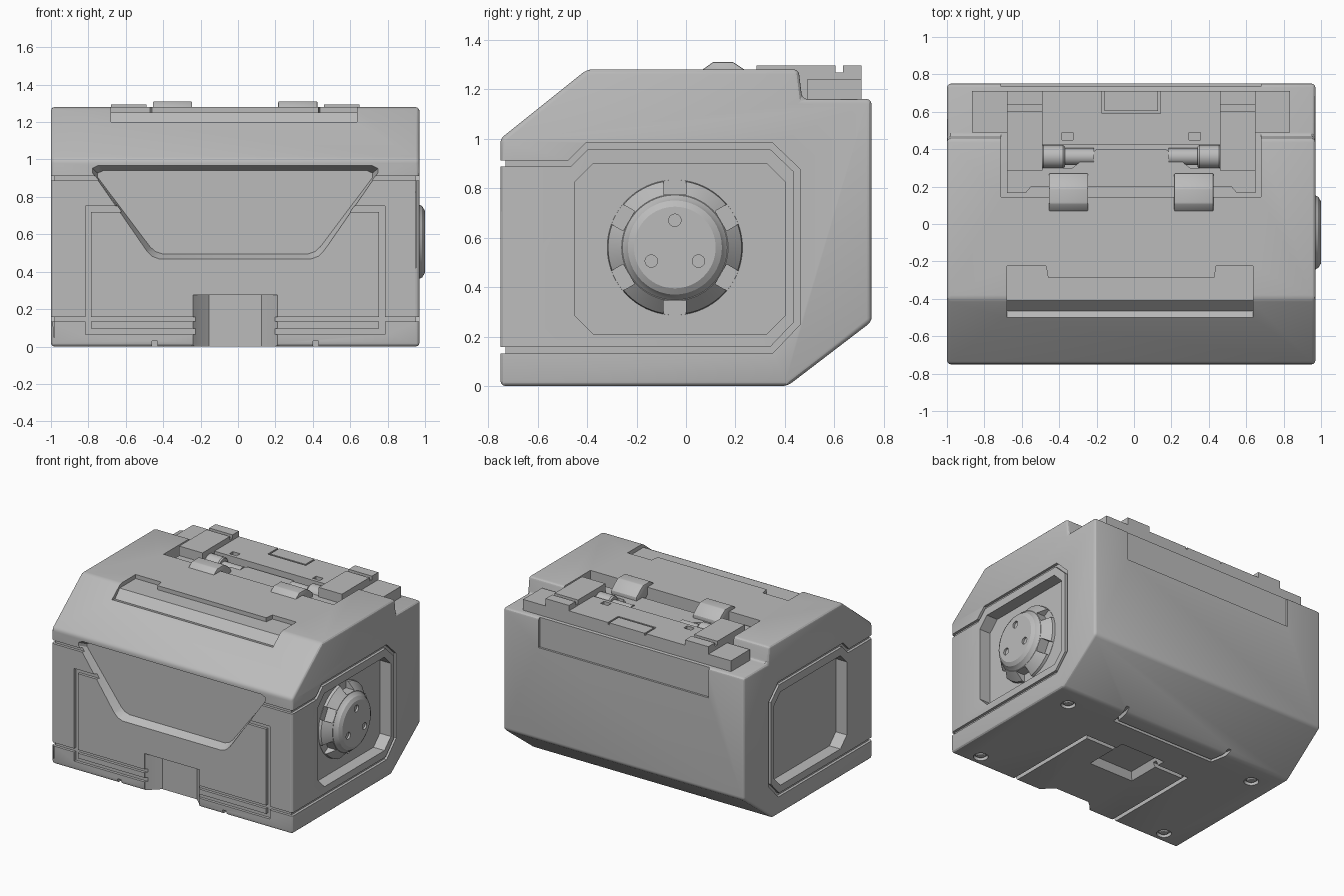
import bpy, bmesh, math
from mathutils import Vector

if "Cube" in bpy.data.objects:
    bpy.data.objects.remove(bpy.data.objects["Cube"])

grey = bpy.data.materials.new("plain grey")
grey.use_nodes = True
COLOUR = (0.5, 0.5, 0.5, 1)
grey.diffuse_color = COLOUR
grey.node_tree.nodes["Principled BSDF"].inputs["Base Color"].default_value = COLOUR
MID = -0.015  # centre line of the body


def finish(name, bm):
    bmesh.ops.recalc_face_normals(bm, faces=bm.faces)
    mesh = bpy.data.meshes.new(name)
    bm.to_mesh(mesh)
    bm.free()
    obj = bpy.data.objects.new(name, mesh)
    bpy.context.collection.objects.link(obj)
    mesh.materials.append(grey)
    return obj


def prism(name, pts, axis, lo, hi, inset=0):
    """Extrude an outline along an axis; inset shrinks the far end."""
    def place(u, v, w):
        return {"x": (w, u, v), "y": (u, w, v), "z": (u, v, w)}[axis]
    us, vs = [p[0] for p in pts], [p[1] for p in pts]
    cu, cv = (min(us) + max(us)) / 2, (min(vs) + max(vs)) / 2
    su = 1 - 2 * inset / (max(us) - min(us))
    sv = 1 - 2 * inset / (max(vs) - min(vs))
    bm = bmesh.new()
    near = [bm.verts.new(place(u, v, lo)) for u, v in pts]
    far = [bm.verts.new(place(cu + (u - cu) * su, cv + (v - cv) * sv, hi)) for u, v in pts]
    bm.faces.new(near)
    bm.faces.new(far)
    for i in range(len(pts)):
        j = (i + 1) % len(pts)
        bm.faces.new((near[i], near[j], far[j], far[i]))
    return finish(name, bm)


def rect(a, b, c, d, chamfer=0):
    k = chamfer
    if not k:
        return [(a, c), (b, c), (b, d), (a, d)]
    return [(a + k, c), (b - k, c), (b, c + k), (b, d - k),
            (b - k, d), (a + k, d), (a, d - k), (a, c + k)]


def box(name, x0, x1, y0, y1, z0, z1):
    return prism(name, rect(x0, x1, y0, y1), "z", z0, z1)


def ribbon(path, width):
    """Outline of a strip that follows a path with mitred corners."""
    p = [Vector(q) for q in path]
    left, right = [], []
    for i, q in enumerate(p):
        d1 = (q - p[i - 1]).normalized() if i else (p[1] - q).normalized()
        d2 = (p[i + 1] - q).normalized() if i < len(p) - 1 else d1
        n1, n2 = Vector((-d1.y, d1.x)), Vector((-d2.y, d2.x))
        m = (n1 + n2).normalized()
        m *= width / 2 / m.dot(n1)
        left.append(tuple(q + m))
        right.append(tuple(q - m))
    return left + right[::-1]


def lathe(name, profile, centre, axis, sides=48):
    """Turn (radius, distance) pairs about an axis into a closed solid."""
    bm = bmesh.new()
    rings = []
    for r, h in profile:
        ring = []
        for i in range(sides):
            t = math.tau * i / sides
            u, v = r * math.cos(t), r * math.sin(t)
            off = (h, u, v) if axis == "x" else (u, v, h)
            ring.append(bm.verts.new(Vector(centre) + Vector(off)))
        rings.append(ring)
    bm.faces.new(rings[0])
    bm.faces.new(rings[-1])
    for a, b in zip(rings, rings[1:]):
        for i in range(sides):
            j = (i + 1) % sides
            bm.faces.new((a[i], a[j], b[j], b[i]))
    return finish(name, bm)


def apply_mod(obj, mod):
    bpy.context.view_layer.objects.active = obj
    bpy.ops.object.modifier_apply(modifier=mod.name)


def bevel(obj, width, segments=2):
    m = obj.modifiers.new("bevel", "BEVEL")
    m.width, m.segments, m.limit_method = width, segments, "ANGLE"
    apply_mod(obj, m)


def cut(obj, cutter):
    m = obj.modifiers.new("cut", "BOOLEAN")
    m.operation, m.solver, m.object = "DIFFERENCE", "EXACT", cutter
    apply_mod(obj, m)
    bpy.data.objects.remove(cutter)


# Main case
side = [(-.75, 0), (.41, 0), (.75, .26), (.75, 1.16), (.47, 1.16),
        (.455, 1.28), (-.40, 1.28), (-.75, 1.0)]
body = prism("case", side, "x", -1, .97)
bevel(body, .02, 3)

# Side grooves and octagonal side recesses
seam = [(-.8, .9), (-.47, .9), (-.4, .97), (.345, .97), (.45, .87),
        (.45, .255), (.345, .145), (-.8, .145)]
for s in (-1, 1):
    face = MID + s * .985
    cut(body, prism("cutter", ribbon(seam, .025), "x", face - s * .02, face + s * .1))
    cut(body, prism("cutter", rect(-.45, .40, .21, .90, .075), "x", face - s * .09, face + s * .1))

# Front seams, frame groove, grip recess and bottom notch
for z in (.9, .145):
    cut(body, box("cutter", -1.1, 1.1, -.8, -.73, z - .0125, z + .0125))
frame = [(-.55, .735), (-.80, .735), (-.80, .08), (.77, .08), (.77, .735), (.52, .735)]
cut(body, prism("cutter", ribbon(frame, .03), "y", -.8, -.73))
grip = [(-.78, .93), (-.49, .51), (-.46, .48), (-.42, .465), (.39, .465), (.43, .48),
        (.46, .51), (.75, .93), (.75, .955), (.72, .97), (-.75, .97), (-.78, .955)]
cut(body, prism("cutter", grip, "y", -.755, -.69, .03))
notch = [(-.24, -.8), (-.24, -.745), (-.20, -.70), (-.155, -.66),
         (.125, -.66), (.17, -.70), (.21, -.745), (.21, -.8)]
cut(body, prism("cutter", notch, "z", -.1, .275))

# Handle groove across the top front edge, with a tongue left standing
groove = [(-.225, 1.4), (-.225, 1.25), (-.41, 1.25), (-.465, 1.19), (-.505, 1.20), (-.6, 1.4)]
cutter = prism("cutter", groove, "x", -.68, .635)
cut(cutter, prism("tongue", [(-.49, -.1), (-.46, -.285), (.43, -.285), (.46, -.1)], "z", 1, 1.5))
cut(body, cutter)

# Latch hollow at the top and shallow panel on the back
cut(body, box("cutter", -.71, .68, .145, .8, 1.16, 1.4))
cut(body, box("cutter", -.71, .68, .735, .8, .94, 1.4))

# Underside panel seam, square pocket, rear slot and screw wells
panel = [(-.445, -.8), (-.445, 0), (.415, 0), (.415, -.8)]
cut(body, prism("cutter", ribbon(panel, .03), "z", -.1, .03))
cut(body, prism("cutter", rect(-.2, .17, -.26, .08), "z", -.005, .05, .03))
slot = [(-.47, .5), (-.43, .29), (.40, .29), (.44, .5)]
cut(body, prism("cutter", ribbon(slot, .025), "z", -.1, .03))
for x in (MID - .8, MID + .8):
    for y in (-.66, .25):
        cut(body, lathe("cutter", [(.05, -.1), (.05, .025)], (x, y, 0), "z", 24))
        lathe("foot_screw", [(.025, .005), (.035, .012), (.035, .04)], (x, y, 0), "z", 24)

# Round connector in the right-hand recess
hub = (0, -.045, .56)
collar = lathe("connector_collar", [(.275, .87), (.27, .90), (.215, .955)], hub, "x", 72)
for i in range(6):
    t = math.radians(30 + 60 * i)
    c, s = math.cos(t), math.sin(t)
    corners = [(.215, -.046), (.4, -.046), (.4, .046), (.215, .046)]
    pts = [(hub[1] + r * c - w * s, hub[2] + r * s + w * c) for r, w in corners]
    cut(collar, prism("cutter", pts, "x", .882, 1.1))
disc = lathe("connector_disc", [(.212, .87), (.212, .955), (.198, .97), (.19, .985), (.165, 1.0)], hub, "x", 64)
for a in (90, 210, 330):
    t = math.radians(a)
    pin = (0, hub[1] + .11 * math.cos(t), hub[2] + .11 * math.sin(t))
    cut(disc, lathe("cutter", [(.025, .985), (.025, 1.1)], pin, "x", 24))

# Latch: rear plate with label groove and two holes, front plate with raised middle
plate = box("latch_rear_plate", -.50, .47, .425, .71, 1.15, 1.255)
label = [(-.165, .8), (-.165, .597), (.135, .597), (.135, .8)]
cut(plate, prism("cutter", ribbon(label, .012), "z", 1.24, 1.4))
front = [(-.68, .165), (-.58, .165), (-.55, .20), (.52, .20), (.55, .165), (.65, .165),
         (.65, .30), (.30, .30), (.17, .40), (-.20, .40), (-.33, .30), (-.68, .30)]
prism("latch_front_plate", front, "z", 1.15, 1.225)
arm = [(.285, 1.15), (.71, 1.15), (.71, 1.295), (.635, 1.295), (.635, 1.268),
       (.605, 1.268), (.605, 1.295), (.285, 1.295)]
clip = [(.165, 1.2), (.27, 1.2), (.27, 1.25), (.235, 1.28), (.19, 1.31), (.11, 1.31), (.065, 1.278)]
for s, word in ((-1, "right"), (1, "left")):
    def span(a, b):
        return sorted((MID + s * a, MID + s * b))
    cut(plate, box("cutter", *span(.31, .37), .45, .49, 1.22, 1.4))
    prism(word + "_hinge_arm", arm, "x", *span(.475, .665))
    box(word + "_hinge_block", *span(.655, .85), .49, .71, 1.15, 1.24)
    bevel(prism(word + "_clip", clip, "x", *span(.23, .44)), .006)
    a, b = span(.355, .48)
    lathe(word + "_hinge_barrel", [(.055, a), (.062, a + .01), (.062, b - .01), (.055, b)], (0, .36, 1.20), "x", 24)
    a, b = span(.20, .37)
    lathe(word + "_hinge_pin", [(.045, a), (.045, b)], (0, .36, 1.19), "x", 24)

# Soft shading with crisp edges
for o in bpy.context.collection.objects:
    if o.type == "MESH" and grey.name in o.data.materials:
        bpy.ops.object.select_all(action="DESELECT")
        o.select_set(True)
        bpy.context.view_layer.objects.active = o
        bpy.ops.object.shade_smooth_by_angle(angle=math.radians(25))
